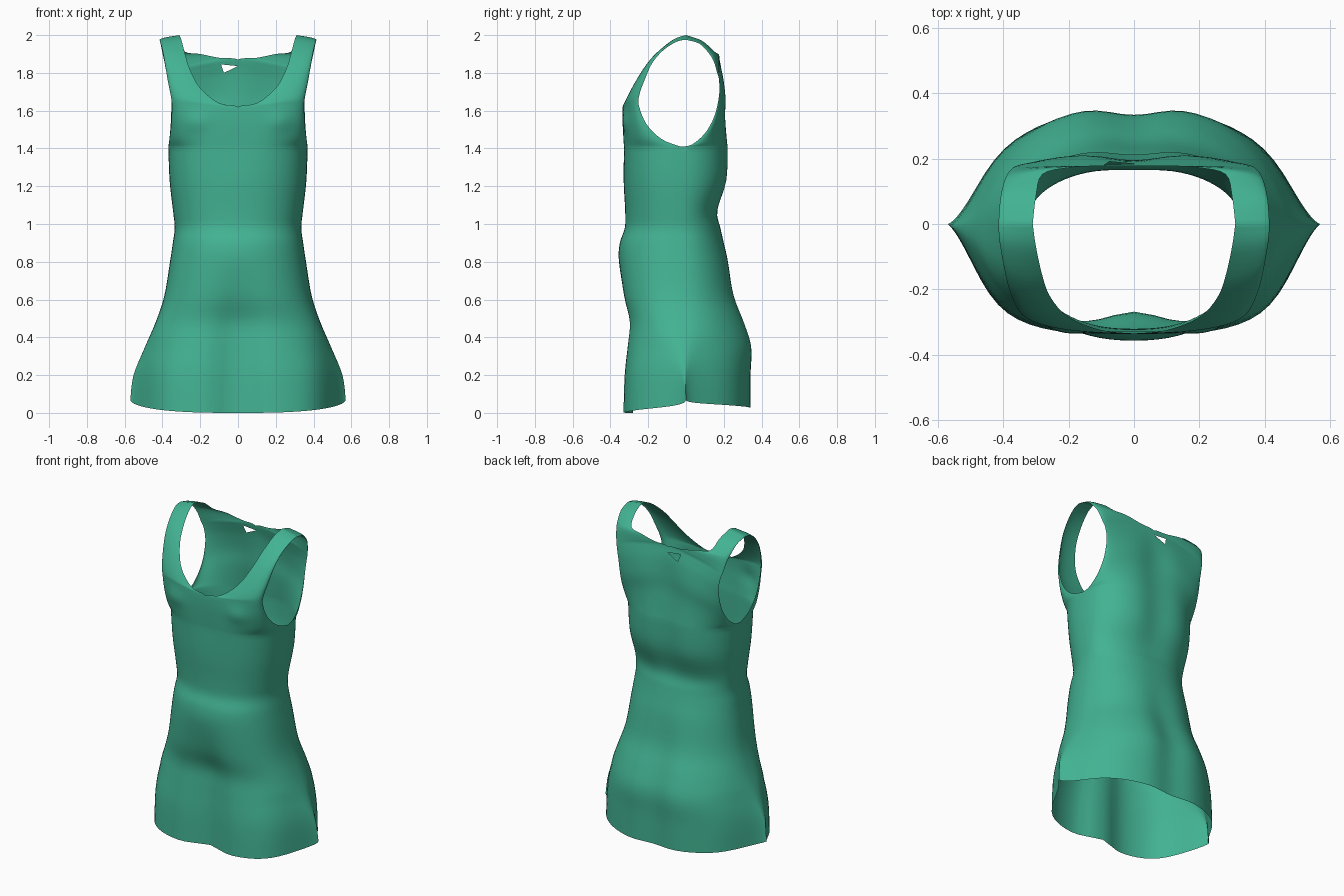
import bpy, bmesh, math
from mathutils import Vector

if "Cube" in bpy.data.objects:
    bpy.data.objects.remove(bpy.data.objects["Cube"])

COLS, STEPS = 20, 4

# Body keys: height, half width, front y, front fold, back y, back fold
BODY = [
    (0.00, 0.570, -0.280, 0.062, 0.330, 0.030),
    (0.20, 0.553, -0.278, 0.058, 0.330, 0.032),
    (0.35, 0.492, -0.272, 0.050, 0.332, 0.038),
    (0.48, 0.436, -0.272, 0.040, 0.295, 0.036),
    (0.62, 0.390, -0.322, 0.018, 0.248, 0.025),
    (0.80, 0.360, -0.355, 0.000, 0.222, 0.010),
    (0.90, 0.345, -0.350, 0.000, 0.200, 0.005),
    (0.98, 0.335, -0.324, 0.000, 0.182, 0.005),
    (1.07, 0.344, -0.322, 0.000, 0.165, 0.010),
    (1.23, 0.362, -0.330, 0.000, 0.205, 0.025),
    (1.41, 0.369, -0.328, 0.006, 0.212, 0.022),
]
# Upper keys: armhole edge x y z, centre or neckline x y z
FRONT = [
    (.369, -.03, 1.41, 0, -.328, 1.41),
    (.363, -.13, 1.45, 0, -.332, 1.47),
    (.354, -.21, 1.53, 0, -.336, 1.55),
    (.350, -.25, 1.63, 0, -.335, 1.62),
    (.358, -.245, 1.69, .10, -.325, 1.64),
    (.372, -.22, 1.76, .20, -.285, 1.72),
    (.387, -.18, 1.85, .255, -.225, 1.82),
    (.400, -.12, 1.92, .28, -.16, 1.90),
    (.412, -.05, 1.965, .30, -.07, 1.975),
    (.415, 0, 1.975, .31, 0, 2.0),
]
BACK = [
    (.369, -.03, 1.41, 0, .212, 1.41),
    (.366, .03, 1.42, 0, .203, 1.50),
    (.360, .10, 1.48, 0, .195, 1.60),
    (.354, .15, 1.57, 0, .195, 1.70),
    (.354, .175, 1.68, 0, .190, 1.80),
    (.366, .175, 1.76, 0, .178, 1.87),
    (.378, .165, 1.80, .10, .178, 1.88),
    (.390, .147, 1.86, .20, .172, 1.90),
    (.400, .12, 1.905, .28, .152, 1.912),
    (.410, .07, 1.955, .30, .085, 1.97),
    (.415, 0, 1.975, .31, 0, 2.0),
]
# Squareness of the cross-section by height (1 = ellipse, lower = boxier)
HEIGHTS = (0, .6, 1.0, 1.41, 1.9)
SQUARE = {False: (.72, .80, .86, .77, 1.0), True: (1.05, 1.0, .92, .83, 1.0)}


def squareness(z, back):
    vals = SQUARE[back]
    for i in range(4):
        if z <= HEIGHTS[i + 1]:
            t = max(0, (z - HEIGHTS[i]) / (HEIGHTS[i + 1] - HEIGHTS[i]))
            return vals[i] + (vals[i + 1] - vals[i]) * t
    return vals[-1]


def smooth_rows(keys):
    """Catmull-Rom interpolation between key rows."""
    rows = []
    n = len(keys)
    for i in range(n - 1):
        a, b, c, d = (keys[min(max(j, 0), n - 1)] for j in (i - 1, i, i + 1, i + 2))
        for k in range(STEPS):
            t = k / STEPS
            rows.append([0.5 * (2 * q + (r - p) * t + (2 * p - 5 * q + 4 * r - s) * t * t
                                + (3 * q - p - 3 * r + s) * t ** 3)
                         for p, q, r, s in zip(a, b, c, d)])
    rows.append(list(keys[-1]))
    return rows


def body_keys(back):
    keys = []
    for i, (z, w, yf, hf, yb, hb) in enumerate(BODY):
        side_z = 0.07 if i == 0 else z
        hem_z = (0.028 if back else 0.0) if i == 0 else z
        side_y = -0.03 * min(1, z)
        keys.append((w, side_y, side_z, 0, yb if back else yf, hem_z, hb if back else hf))
    return keys


def upper_keys(back):
    keys = []
    for k in (BACK if back else FRONT):
        fade = max(0, min(1, (1.90 - k[5]) / 0.2)) if back else max(0, (1.66 - k[5]) / 0.25)
        keys.append(k + ((0.022 if back else 0.006) * fade,))
    return keys


def add_patch(bm, rows, back, mirror):
    """Loft a quarter shell from the side edge to the centre edge."""
    grid = []
    sign = 1 if back else -1
    for ox, oy, oz, ix, iy, iz, fold in rows:
        p = squareness(oz, back)
        line = []
        for c in range(COLS + 1):
            s = c / COLS
            a = s * math.pi / 2
            x = ix + (ox - ix) * max(0, math.cos(a)) ** p
            if c == COLS:
                x = ix
            # Outer curve, pinched at the hem's side points, dipped at the centre
            g = max(0, (0.572 - x) / 0.14)
            pinch = g / (1 + g ** 4) ** 0.25 if oz < 0.5 else 1
            if oz < 0.5:
                pinch += (1 - pinch) * max(0, (oz - 0.35) / 0.15)
            rise = iy + sign * fold * (1 if ix < 0.005 else 0) - oy
            y = oy + rise * math.sin(a) ** p * pinch
            if ix < 0.005:
                y -= sign * fold * math.exp(-(x / 0.11) ** 2)
                if c == COLS:
                    y = iy
            z = oz + (iz - oz) * (math.sin(a) if oz < 1.4 else s)
            if not back:  # small bust points
                y -= 0.012 * math.exp(-((x - .22) / .06) ** 2 - ((z - 1.54) / .05) ** 2)
            line.append(bm.verts.new((-x if mirror else x, y, z)))
        grid.append(line)
    for r0, r1 in zip(grid, grid[1:]):
        for c in range(COLS):
            q = (r0[c], r0[c + 1], r1[c + 1], r1[c])
            bm.faces.new(q if back != mirror else q[::-1])


bm = bmesh.new()
for back in (False, True):
    for mirror in (False, True):
        add_patch(bm, smooth_rows(body_keys(back)), back, mirror)
        add_patch(bm, smooth_rows(upper_keys(back)), back, mirror)
bmesh.ops.remove_doubles(bm, verts=bm.verts, dist=0.0008)

# Small triangular opening below the back neckline
tri = [Vector((-.09, 0, 1.845)), Vector((-.075, 0, 1.80)), Vector((0, 0, 1.836))]
mid = sum(tri, Vector()) / 3


def near(f):
    c = f.calc_center_median()
    return c.y > 0.1 and abs(c.x - mid.x) < 0.11 and abs(c.z - mid.z) < 0.07


planes = []
for i in range(3):
    a, b = tri[i], tri[(i + 1) % 3]
    nrm = (b - a).cross(Vector((0, 1, 0))).normalized()
    if nrm.dot(mid - a) < 0:
        nrm = -nrm
    planes.append((a, nrm))
    fs = [f for f in bm.faces if near(f)]
    geom = fs + list({e for f in fs for e in f.edges}) + list({v for f in fs for v in f.verts})
    bmesh.ops.bisect_plane(bm, geom=geom, dist=1e-5, plane_co=a, plane_no=nrm)
hole = [f for f in bm.faces if near(f)
        and all(n.dot(f.calc_center_median() - a) > 0 for a, n in planes)]
bmesh.ops.delete(bm, geom=hole, context='FACES')
bmesh.ops.recalc_face_normals(bm, faces=bm.faces)

# Dress object
mesh = bpy.data.meshes.new("dress")
bm.to_mesh(mesh)
bm.free()
dress = bpy.data.objects.new("dress", mesh)
bpy.context.collection.objects.link(dress)

green = bpy.data.materials.new("sea green fabric")
green.diffuse_color = (0.055, 0.45, 0.29, 1)
green.use_nodes = True
green.node_tree.nodes["Principled BSDF"].inputs["Base Color"].default_value = green.diffuse_color
mesh.materials.append(green)

bpy.context.view_layer.objects.active = dress
dress.select_set(True)
bpy.ops.object.shade_smooth_by_angle(angle=math.radians(60))
